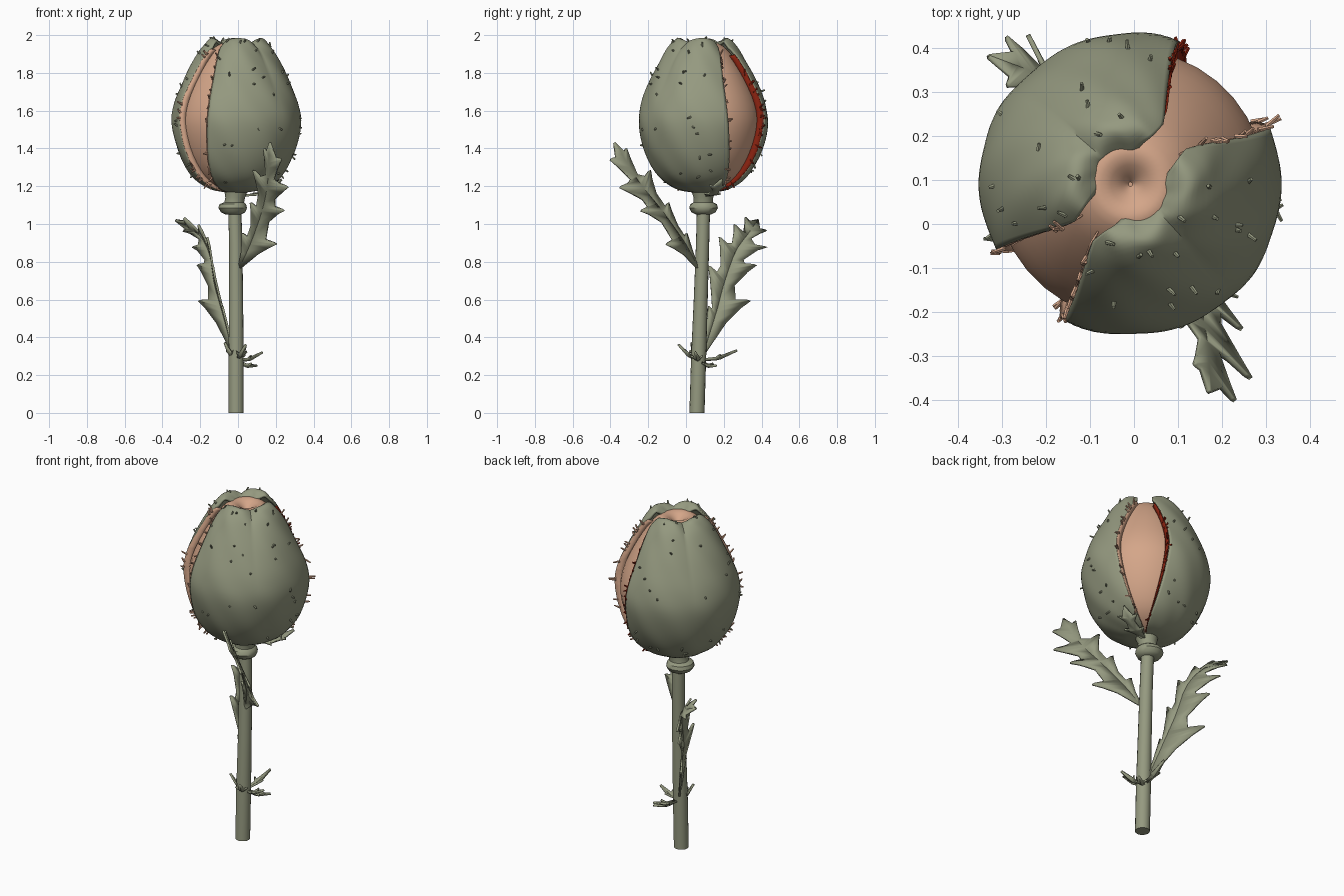
import bpy, bmesh, math, random
from mathutils import Vector, Matrix

random.seed(4)
if "Cube" in bpy.data.objects:
    bpy.data.objects.remove(bpy.data.objects["Cube"])


def material(name, rgb):
    m = bpy.data.materials.new(name)
    m.use_nodes = True
    m.diffuse_color = (*rgb, 1)
    bsdf = m.node_tree.nodes["Principled BSDF"]
    bsdf.inputs["Base Color"].default_value = (*rgb, 1)
    bsdf.inputs["Roughness"].default_value = 0.8
    return m


GREEN = material("sage green", (0.30, 0.32, 0.215))
PINK = material("peach", (0.66, 0.38, 0.25))
RED = material("dark red", (0.25, 0.016, 0.005))


def finish(bm, name, mat, thickness=0, offset=-1):
    me = bpy.data.meshes.new(name)
    bm.to_mesh(me)
    bm.free()
    ob = bpy.data.objects.new(name, me)
    bpy.context.collection.objects.link(ob)
    me.materials.append(mat)
    if thickness:
        mod = ob.modifiers.new("thickness", "SOLIDIFY")
        mod.thickness = thickness
        mod.offset = offset
    bpy.ops.object.select_all(action="DESELECT")
    ob.select_set(True)
    bpy.context.view_layer.objects.active = ob
    bpy.ops.object.shade_smooth_by_angle(angle=math.radians(40))


def grid(name, rows, mat, thickness=0, closed=False):
    """Skin rows of points with quads."""
    bm = bmesh.new()
    vs = [[bm.verts.new(p) for p in row] for row in rows]
    n = len(rows[0])
    for a, b in zip(vs, vs[1:]):
        for i in range(n if closed else n - 1):
            j = (i + 1) % n
            bm.faces.new((a[i], a[j], b[j], b[i]))
    if closed:
        bm.faces.new(vs[0][::-1])
        bm.faces.new(vs[-1])
    finish(bm, name, mat, thickness)


def spline(pts, t):
    """Smooth curve through the points, t from 0 to 1."""
    pts = [Vector(p) for p in pts]
    n = len(pts) - 1
    x = min(max(t, 0), 1) * n
    i = min(int(x), n - 1)
    f = x - i
    b, c = pts[i], pts[i + 1]
    a = pts[i - 1] if i else b * 2 - c
    d = pts[i + 2] if i + 2 <= n else c * 2 - b
    return (b * 2 + (c - a) * f + (a * 2 - b * 5 + c * 4 - d) * f ** 2
            + (b * 3 - a - c * 3 + d) * f ** 3) / 2


# Bud surface: radius and height along the profile, angle around
AXIS = Vector((-0.008, 0.09, 0))
PROFILE = [(.04, 1.165), (.14, 1.185), (.235, 1.25), (.305, 1.37), (.342, 1.52), (.328, 1.64),
           (.276, 1.77), (.218, 1.88), (.172, 1.95), (.125, 1.985), (.068, 1.945)]
GAPS = {"left": (47, 22), "right": (225, 16)}


def bud_point(t, degrees, depth=0.0):
    r, z = spline(PROFILE, t)
    a = math.radians(degrees)
    r = max(r - depth, 0.005)
    return AXIS + Vector((r * math.cos(a), r * math.sin(a), z))


def gap_edge(gap, side, t):
    centre, half = GAPS[gap]
    return centre + side * (3 + half * max(math.sin(math.pi * t), 0) ** 1.25)


def sepal_point(u, v, start, end, depth=0.0):
    d = min(abs(u - 0.25), abs(u - 0.75)) * 4
    cut = 0.07 if 0.25 < u < 0.75 else 0.2
    t = v * (1 - cut * d * d)
    a, b = start(t), end(t)
    angle = a + (b - a) * u
    groove = 0.045 * t ** 4 * d ** 3
    ripple = 0.004 * math.sin(angle * 0.13 + t * 9) * math.sin(t * 17 + angle * 0.05)
    p = bud_point(t, angle, groove + ripple + depth)
    p.z -= 0.05 * t ** 6 * d * d
    return p


# Two sepals, each with two rounded lobes
SEPALS = {
    "back_sepal": (lambda t: gap_edge("left", 1, t), lambda t: gap_edge("right", -1, t)),
    "front_sepal": (lambda t: gap_edge("right", 1, t), lambda t: gap_edge("left", -1, t) + 360),
}
for name, (start, end) in SEPALS.items():
    rows = [[sepal_point(i / 56, j / 44, start, end) for i in range(57)] for j in range(45)]
    grid(name, rows, GREEN, 0.014)

# Inner petals, closed over the top
core = []
for j in range(31):
    t = j / 30
    core.append([bud_point(t, a * 10, 0.036 + 0.035 * t ** 4) - Vector((0, 0, 0.04 * t ** 3))
                 for a in range(36)])
grid("inner_petals", core, PINK, closed=True)


# Short bristles
def bristle(bm, point, length):
    out = point - AXIS - Vector((0, 0, 1.5))
    d = out.normalized() + Vector([random.uniform(-0.7, 0.7) for _ in range(3)])
    turn = d.to_track_quat("Z", "Y").to_matrix().to_4x4()
    place = Matrix.Translation(point + d.normalized() * length * 0.3) @ turn
    bmesh.ops.create_cone(bm, cap_ends=True, segments=6, radius1=0.006, radius2=0.004,
                          depth=length, matrix=place)


bm = bmesh.new()
for start, end in SEPALS.values():
    for _ in range(30):
        p = sepal_point(random.uniform(.03, .97), random.uniform(.15, .94), start, end)
        bristle(bm, p, random.uniform(.012, .028))
finish(bm, "sepal_bristles", GREEN)

# Inner edges of the sepals beside the gaps, with bristles
for name, (start, end) in SEPALS.items():
    for u, out in ((0, -1), (1, 1)):
        red = name == "back_sepal" and u == 0
        mat = RED if red else PINK
        label = f"{name}_{'first' if u == 0 else 'second'}_edge"
        rows = []
        for j in range(41):
            v = 0.05 + (0.87 if red else 0.93) * j / 40
            rim = sepal_point(u + out * 0.004, v, start, end, random.uniform(0, 0.004))
            inner = sepal_point(u + out * 0.01, v, start, end, 0.044)
            rows.append([rim, inner])
        grid(label, rows, mat, 0.004)
        bm = bmesh.new()
        for _ in range(16):
            v = random.uniform(.15, .8 if red else .95)
            p = sepal_point(u + out * 0.006, v, start, end, 0.014 if red else 0.0)
            bristle(bm, p, random.uniform(.02, .04))
        finish(bm, label + "_bristles", mat)


# Stem and collar
def tube(name, path, sides=16):
    rows = [[Vector((x + r * math.cos(k * math.tau / sides), y + r * math.sin(k * math.tau / sides), z))
             for k in range(sides)] for x, y, z, r in path]
    grid(name, rows, GREEN, closed=True)


tube("stem", [(-.01, .058, 0, .04), (-.01, .067, .3, .04), (-.01, .078, .6, .037),
              (-.012, .088, .9, .035), (-.018, .093, 1.1, .035)])
tube("collar", [(-.025, .093, 1.05, .04), (-.026, .093, 1.062, .064), (-.028, .093, 1.085, .076),
                (-.028, .093, 1.105, .07), (-.02, .092, 1.115, .052), (-.015, .092, 1.14, .052),
                (-.01, .09, 1.185, .064)])


# Leaves: a midrib with lobes swept forward on both sides, twisting from base to tip
def leaf(name, rib, sides):
    bm = bmesh.new()
    for low, high, lobes in sides:
        low, high = Vector(low), Vector(high)
        line = [(0, 0, .01)]
        for t, v in lobes:
            line += [(t - .12, t - .12, v * .42), (t - .06, t - .03, v * .75), (t - .03, t + .02, v),
                     (t, t + .025, v * .88), (t + .02, t + .02, v * .5)]
        line.append((1, 1, .004))
        mid = [bm.verts.new(spline(rib, a)) for a, b, v in line]
        edge = [bm.verts.new(spline(rib, b) + low.lerp(high, b) * v) for a, b, v in line]
        for i in range(len(line) - 1):
            bm.faces.new((mid[i], edge[i], edge[i + 1], mid[i + 1]))
    bmesh.ops.remove_doubles(bm, verts=bm.verts, dist=0.0005)
    bmesh.ops.recalc_face_normals(bm, faces=bm.faces)
    finish(bm, name, GREEN, 0.011, 0)


leaf("front_leaf",
     [(.01, .06, .77), (.07, -.01, .9), (.13, -.13, 1.07), (.16, -.25, 1.22), (.17, -.38, 1.43)],
     [((.8, -.3, -.35), (.6, -.6, -.3), [(.3, .16), (.56, .15), (.76, .16), (.91, .1)]),
      ((-.8, .25, .35), (-.5, .5, .5), [(.26, .08), (.48, .1), (.73, .14), (.91, .06)])])
leaf("back_leaf",
     [(-.02, .09, .31), (-.07, .15, .5), (-.12, .2, .68), (-.15, .26, .85), (-.21, .33, .95), (-.33, .38, 1.02)],
     [((-.6, .75, 0), (-.3, .8, -.25), [(.3, .21), (.52, .17), (.68, .17), (.87, .09)]),
      ((0, -.75, .4), (-.1, -.7, .6), [(.22, .06), (.42, .13), (.6, .13), (.76, .1), (.9, .07)])])

# Small leaflets around the stem, and one under the bud
BASE = Vector((-.01, .068, .27))
for k, tip in enumerate([(.13, .05, .32), (.1, .16, .25), (.04, -.04, .36), (.02, .27, .33), (-.07, .03, .37)]):
    tip = Vector(tip)
    out = tip - BASE
    across = out.cross(Vector((0, 0, 1))).normalized()
    up = Vector((0, 0, .6))
    rib = [BASE + out * .15, BASE + out * .55 - Vector((0, 0, .015)), tip]
    leaf(f"stem_leaflet_{k + 1}", rib, [(across + up, across + up, [(.5, .032)]),
                                        (up - across, up - across, [(.5, .032)])])
leaf("bud_leaflet", [(.02, .11, 1.15), (.13, .15, 1.165), (.23, .19, 1.235)],
     [((.6, -.8, 0), (.6, -.8, .1), [(.4, .06), (.75, .06)]),
      ((-.6, .8, 0), (-.6, .8, .1), [(.4, .05), (.75, .05)])])
